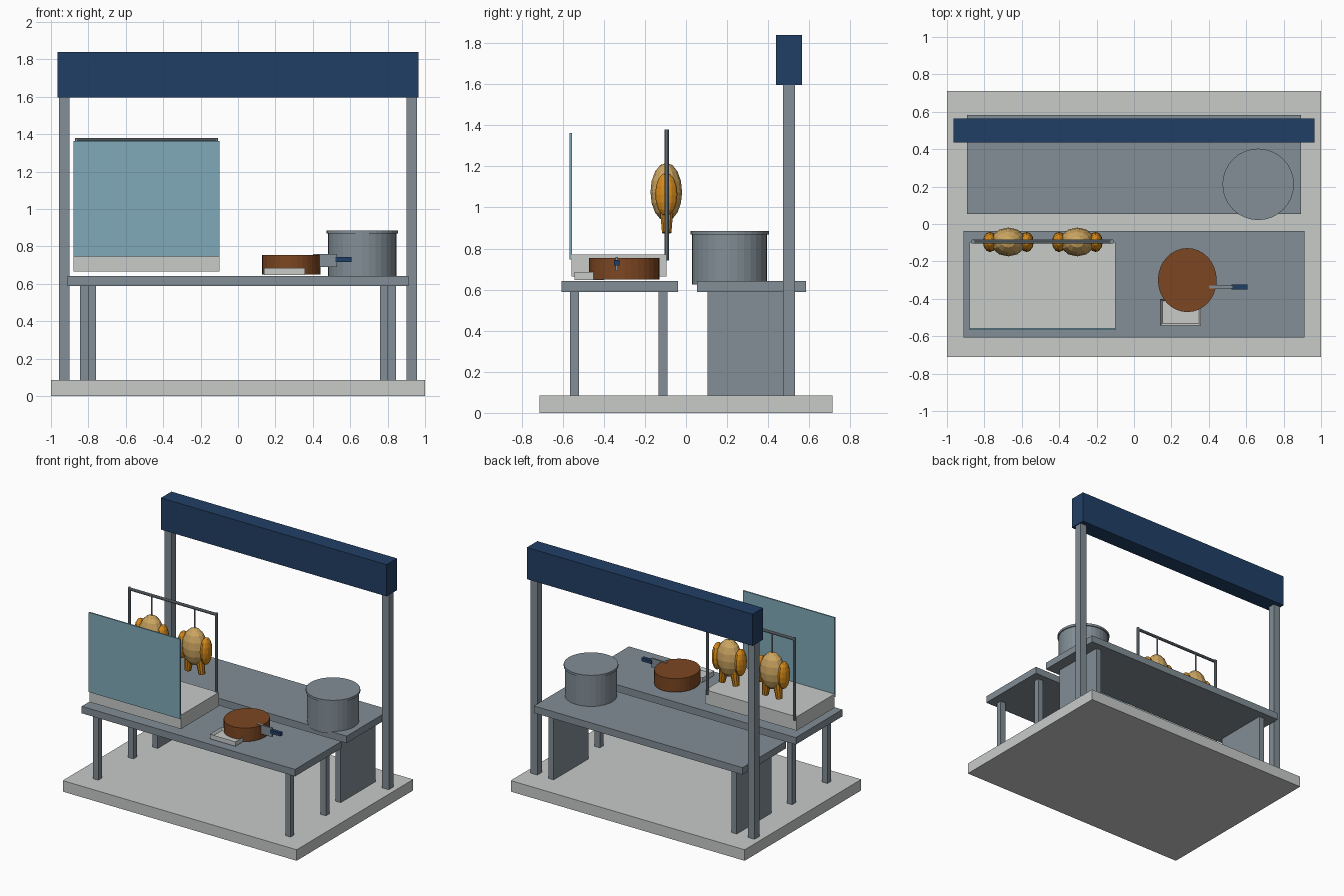
import bpy, bmesh, math
from mathutils import Matrix, Vector

if "Cube" in bpy.data.objects:
    bpy.data.objects.remove(bpy.data.objects["Cube"])


def material(name, r, g, b):
    lin = [((c / 255 + 0.055) / 1.055) ** 2.4 for c in (r, g, b)]
    m = bpy.data.materials.new(name)
    m.diffuse_color = (*lin, 1)
    m.use_nodes = True
    m.node_tree.nodes["Principled BSDF"].inputs["Base Color"].default_value = m.diffuse_color
    return m


PALE = material("pale_grey", 200, 203, 201)
STEEL = material("steel", 130, 142, 150)
NAVY = material("navy", 33, 63, 101)
GLASS = material("teal_glass", 128, 170, 185)
WOOD = material("brown_wood", 124, 70, 33)
ROAST = material("roast_tan", 206, 167, 98)
ORANGE = material("roast_orange", 216, 139, 26)


def finish(name, bm, mat):
    bmesh.ops.recalc_face_normals(bm, faces=bm.faces)
    me = bpy.data.meshes.new(name)
    bm.to_mesh(me)
    bm.free()
    me.materials.append(mat)
    ob = bpy.data.objects.new(name, me)
    bpy.context.collection.objects.link(ob)
    return ob


def box_bm(x, y, z):
    """Box from (min, max) ranges."""
    bm = bmesh.new()
    mid = Vector([(a + b) / 2 for a, b in (x, y, z)])
    size = [b - a for a, b in (x, y, z)]
    bmesh.ops.create_cube(bm, size=1,
                          matrix=Matrix.Translation(mid) @ Matrix.Diagonal((*size, 1)))
    return bm


def box(name, x, y, z, mat):
    return finish(name, box_bm(x, y, z), mat)


def rod(name, p, q, r1, mat, r2=None, sides=10, stretch=1):
    """Round bar or cone from p to q, optionally stretched along y."""
    p, q = Vector(p), Vector(q)
    turn = (q - p).to_track_quat('Z', 'Y').to_matrix().to_4x4()
    bm = bmesh.new()
    bmesh.ops.create_cone(bm, cap_ends=True, segments=sides, radius1=r1,
                          radius2=r1 if r2 is None else r2, depth=(q - p).length,
                          matrix=Matrix.Translation((p + q) / 2) @ turn
                          @ Matrix.Diagonal((1, stretch, 1, 1)))
    return finish(name, bm, mat)


def ellipsoid(name, centre, radii, mat):
    bm = bmesh.new()
    bmesh.ops.create_uvsphere(bm, u_segments=12, v_segments=8, radius=1,
                              matrix=Matrix.Translation(centre) @ Matrix.Diagonal((*radii, 1)))
    return finish(name, bm, mat)


# Floor slab, sign and the two tables
box("floor_slab", (-1, 1), (-0.712, 0.712), (0, 0.085), PALE)
box("sign_board", (-0.965, 0.965), (0.437, 0.565), (1.595, 1.84), NAVY)
box("front_table_top", (-0.912, 0.912), (-0.606, -0.038), (0.588, 0.642), STEEL)
box("back_table_top", (-0.892, 0.892), (0.053, 0.584), (0.588, 0.642), STEEL)

# Supports, mirrored left and right
for s, side in ((-1, "left"), (1, "right")):
    def span(a, b):
        return tuple(sorted((s * a, s * b)))
    box(side + "_sign_post", span(0.9, 0.958), (0.473, 0.53), (0.085, 1.595), STEEL)
    box(side + "_table_panel", span(0.76, 0.805), (0.105, 0.53), (0.085, 0.588), STEEL)
    for y, row in ((-0.542, "front"), (-0.112, "rear")):
        box(f"{side}_{row}_table_leg", span(0.8, 0.845), (y - 0.022, y + 0.022),
            (0.085, 0.588), STEEL)

# Display counter with glass guard
box("display_tray", (-0.88, -0.098), (-0.557, -0.095), (0.665, 0.772), PALE)
box("glass_guard", (-0.88, -0.098), (-0.567, -0.556), (0.746, 1.362), GLASS)

# Hanging rack
RY = -0.094
for x in (-0.862, -0.117):
    rod("rack_post", (x, RY, 0.742), (x, RY, 1.38), 0.011, STEEL)
rod("rack_bar", (-0.862, RY, 1.368), (-0.117, RY, 1.368), 0.011, STEEL)

# Roast birds
for cx in (-0.672, -0.303):
    rod("hook", (cx, RY, 1.19), (cx, RY, 1.368), 0.006, STEEL, sides=8)
    ellipsoid("bird_body", (cx, RY - 0.002, 1.075), (0.095, 0.077, 0.142), ROAST)
    for s in (-1, 1):
        ellipsoid("bird_wing", (cx + s * 0.098, RY - 0.002, 1.064),
                  (0.038, 0.054, 0.105), ORANGE)
        rod("bird_leg", (cx + s * 0.06, RY, 0.876), (cx + s * 0.045, RY, 0.99),
            0.024, ORANGE, 0.034)

# Stock pot with rim lid
rod("pot_body", (0.664, 0.212, 0.626), (0.664, 0.212, 0.87), 0.183, STEEL, sides=32)
rod("pot_rim", (0.664, 0.212, 0.868), (0.664, 0.212, 0.886), 0.191, STEEL, sides=32)

# Oval chopping block
rod("chopping_block", (0.285, -0.3, 0.65), (0.285, -0.3, 0.754), 0.157, WOOD,
    sides=32, stretch=1.09)

# Cleaver
box("cleaver_blade", (0.4, 0.53), (-0.344, -0.33), (0.69, 0.758), STEEL)
box("cleaver_handle", (0.52, 0.607), (-0.35, -0.324), (0.717, 0.744), NAVY)

# Small serving dish with sunken middle
bm = box_bm((0.14, 0.358), (-0.543, -0.4), (0.648, 0.685))
top = max(bm.faces, key=lambda f: f.calc_center_median().z)
bmesh.ops.inset_region(bm, faces=[top], thickness=0.016)
bmesh.ops.translate(bm, verts=top.verts, vec=(0, 0, -0.02))
finish("serving_dish", bm, PALE)
